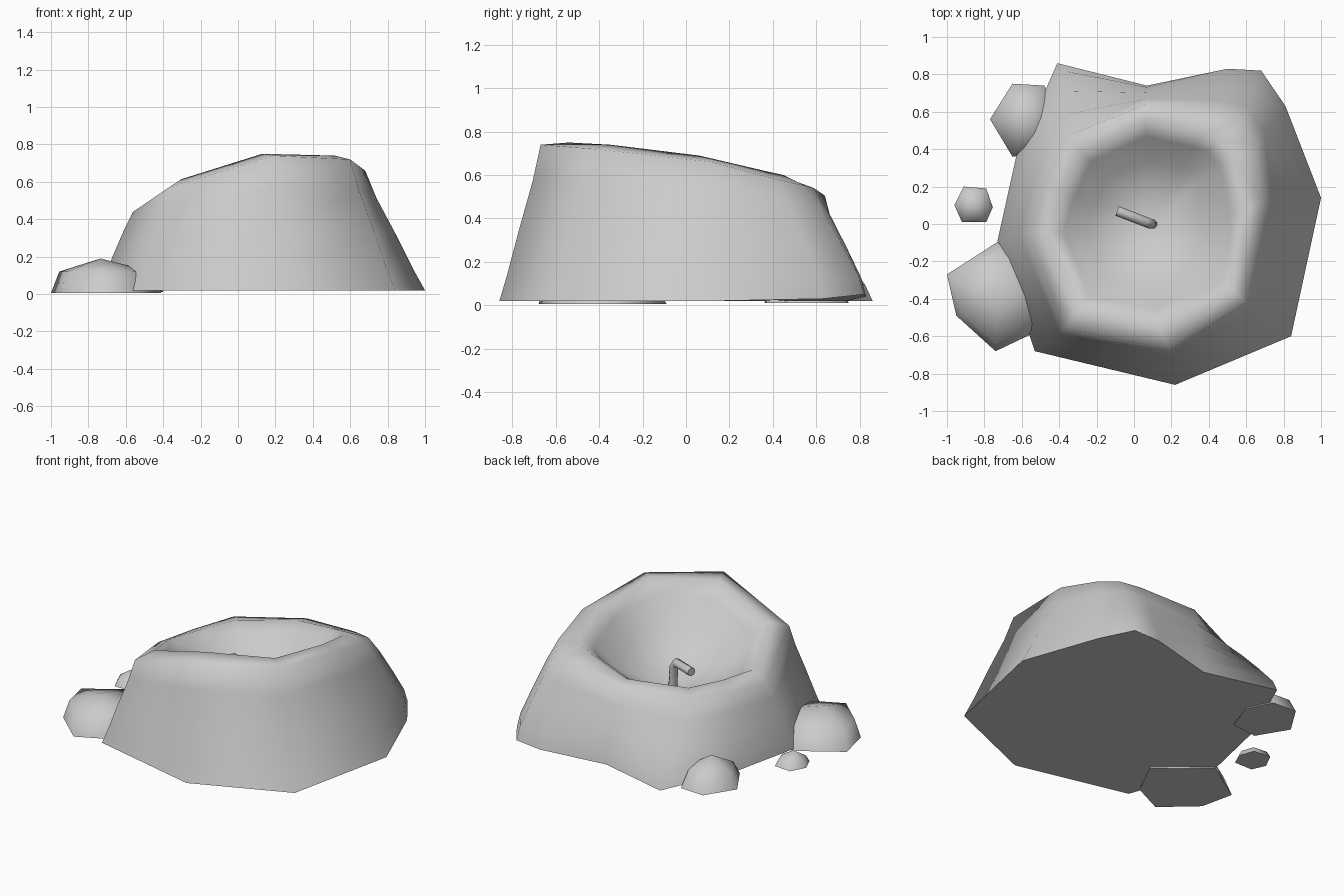
import bpy, bmesh, math
from mathutils import Vector

if "Cube" in bpy.data.objects:
    bpy.data.objects.remove(bpy.data.objects["Cube"])


def finish(name, bm, angle):
    bmesh.ops.recalc_face_normals(bm, faces=bm.faces[:])
    me = bpy.data.meshes.new(name)
    bm.to_mesh(me)
    bm.free()
    ob = bpy.data.objects.new(name, me)
    bpy.context.collection.objects.link(ob)
    bpy.ops.object.select_all(action='DESELECT')
    ob.select_set(True)
    bpy.context.view_layer.objects.active = ob
    bpy.ops.object.shade_smooth_by_angle(angle=math.radians(angle))
    return ob


def loft(name, rings, tip=None, angle=80):
    """Skin a stack of rings; cap the first, close the last with a tip or cap."""
    bm = bmesh.new()
    vs = [[bm.verts.new(p) for p in r] for r in rings]
    n = len(vs[0])
    for a, b in zip(vs, vs[1:]):
        for i in range(n):
            j = (i + 1) % n
            bm.faces.new((a[i], a[j], b[j], b[i]))
    bm.faces.new(vs[0][::-1])
    if tip:
        t = bm.verts.new(tip)
        for i in range(n):
            bm.faces.new((vs[-1][i], vs[-1][(i + 1) % n], t))
    else:
        bm.faces.new(vs[-1])
    return finish(name, bm, angle)


def mix(a, b, t, tz):
    p = Vector(a).lerp(Vector(b), t)
    p.z = a[2] + (b[2] - a[2]) * tz
    return p


# Crater rock: foot, outer lip and inner crest outlines
foot = [(-.53, -.68, .02), (.22, -.86, .02), (.84, -.60, .02), (1, .14, .02),
        (.81, .63, .03), (.68, .82, .05), (.50, .83, .04), (.07, .74, .02),
        (-.41, .86, .02), (-.63, .36, .02), (-.73, -.09, .02)]
lip = [(-.37, -.56, .57), (.19, -.67, .74), (.60, -.42, .72), (.68, .12, .66),
       (.65, .42, .58), (.58, .55, .55), (.45, .59, .54), (.06, .64, .505),
       (-.36, .47, .47), (-.48, .22, .45), (-.56, -.04, .44)]
crest = [(-.30, -.46, .615), (.13, -.54, .75), (.52, -.35, .74), (.58, .06, .69),
         (.52, .36, .62), (.45, .45, .60), (.36, .48, .58), (.06, .55, .525),
         (-.29, .39, .495), (-.39, .17, .49), (-.46, -.05, .495)]
centre = (.10, .01, .23)


def wall(t_front, t_back, tz):
    """Ring between foot and lip; the back and left columns bulge more."""
    return [mix(f, l, t_front if i < 4 else t_back, tz)
            for i, (f, l) in enumerate(zip(foot, lip))]


rings = [foot, wall(.19, .09, .17), wall(.48, .38, .46), wall(.81, .71, .77),
         lip, crest,
         [mix(c, centre, .15, .18) for c in crest],
         [mix(c, centre, .38, .56) for c in crest]]
loft("crater_rock", rings, centre, angle=85)


# Loose stones around the foot
def stone(name, outline, height, shoulder, inset, z=.005):
    n = len(outline)
    c = Vector((sum(p[0] for p in outline) / n, sum(p[1] for p in outline) / n, 0))
    base = [Vector((x, y, z)) for x, y in outline]
    top = []
    for p in base:
        q = p.lerp(c, inset)
        top.append(Vector((q.x, q.y, shoulder)))
    loft(name, [base, top], (c.x - .01, c.y, height))


stone("large_stone", [(-1, -.27), (-.95, -.49), (-.74, -.68), (-.53, -.58),
                      (-.41, -.34), (-.72, -.09)], .19, .12, .16, .005)
stone("medium_stone", [(-.77, .56), (-.65, .36), (-.47, .38), (-.40, .58),
                       (-.48, .74), (-.65, .75)], .19, .10, .22, .01)
stone("small_stone", [(-.96, .10), (-.92, .01), (-.79, .01), (-.755, .09),
                      (-.79, .19), (-.91, .20)], .12, .07, .20, .03)


# Bent pipe standing in the bowl
def pipe(name, path, r):
    pts = [Vector(p) for p in path]
    run = pts[-1] - pts[0]
    side = Vector((run.y, -run.x, 0)).normalized()
    rings = []
    for i, p in enumerate(pts):
        d = (pts[min(i + 1, len(pts) - 1)] - pts[max(i - 1, 0)]).normalized()
        up = side.cross(d)
        rings.append([p + r * (math.cos(k * math.pi / 4) * side
                               + math.sin(k * math.pi / 4) * up) for k in range(8)])
    loft(name, rings, angle=50)


pipe("bent_pipe", [(.10, .00, .19), (.09, .00, .385), (.065, .01, .425),
                   (-.09, .07, .425)], .027)
